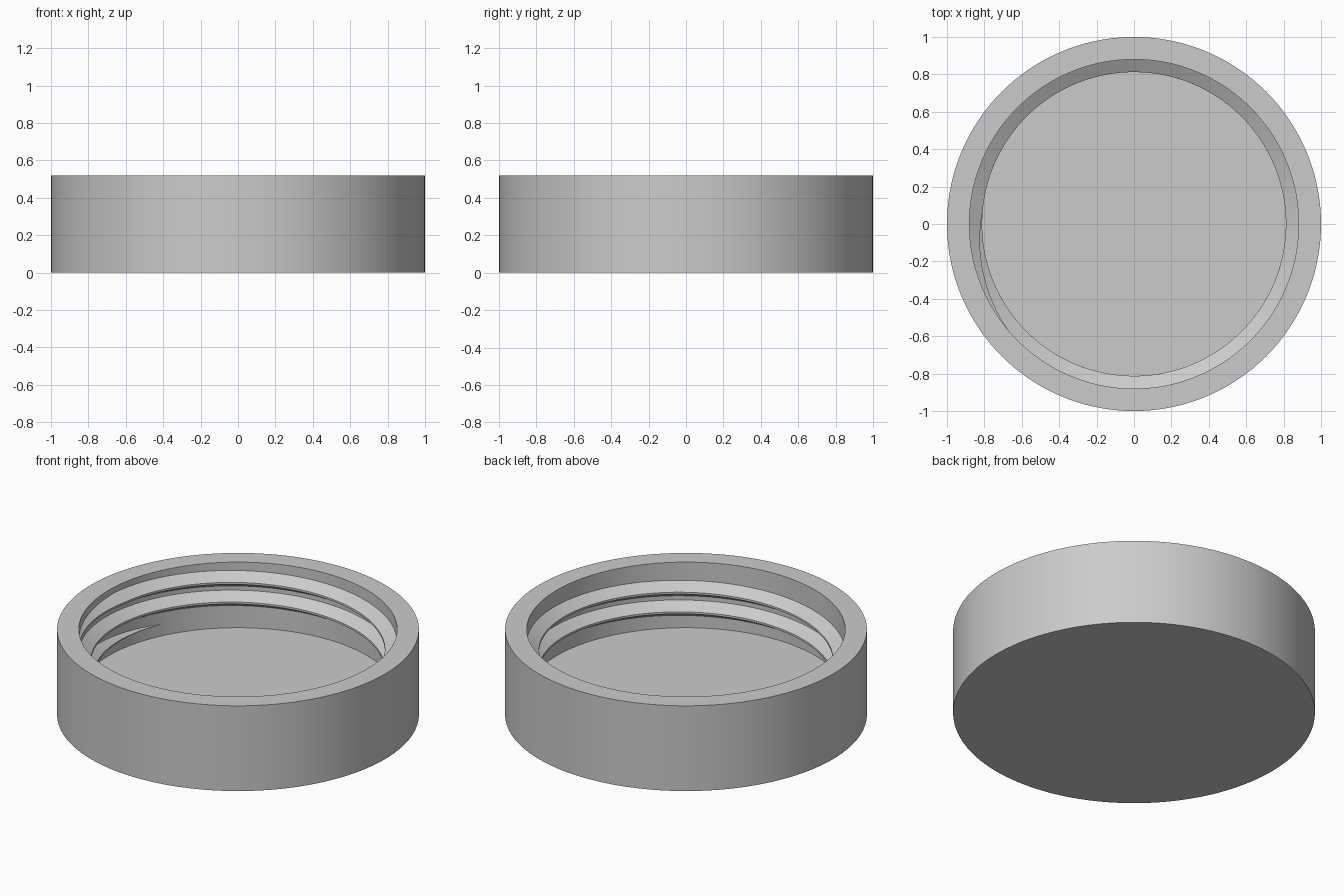
import bpy, bmesh
from math import cos, sin, radians
from mathutils import Vector

cube = bpy.data.objects.get("Cube")
if cube:
    bpy.data.objects.remove(cube, do_unlink=True)

OUTER, INNER, CREST = 1.0, 0.88, 0.812
HEIGHT, FLOOR = 0.52, 0.12
SEGMENTS = 144

grey = bpy.data.materials.new("light grey")
grey.use_nodes = True
colour = (0.6, 0.6, 0.6, 1)
grey.diffuse_color = colour
grey.node_tree.nodes["Principled BSDF"].inputs["Base Color"].default_value = colour


def make_object(name, bm):
    bmesh.ops.recalc_face_normals(bm, faces=bm.faces)
    mesh = bpy.data.meshes.new(name)
    bm.to_mesh(mesh)
    bm.free()
    mesh.materials.append(grey)
    obj = bpy.data.objects.new(name, mesh)
    bpy.context.collection.objects.link(obj)
    bpy.ops.object.select_all(action='DESELECT')
    obj.select_set(True)
    bpy.context.view_layer.objects.active = obj
    bpy.ops.object.shade_smooth_by_angle(angle=radians(30))
    return obj


# Lid body: a lathed cup section
bm = bmesh.new()
section = [(0, 0), (OUTER, 0), (OUTER, HEIGHT), (INNER, HEIGHT), (INNER, FLOOR), (0, FLOOR)]
verts = [bm.verts.new((r, 0, z)) for r, z in section]
edges = [bm.edges.new(pair) for pair in zip(verts, verts[1:])]
bmesh.ops.spin(bm, geom=verts + edges, cent=(0, 0, 0), axis=(0, 0, 1),
               angle=radians(360), steps=SEGMENTS)
bmesh.ops.remove_doubles(bm, verts=bm.verts, dist=0.0001)
make_object("lid_body", bm)

# Inner screw thread: a ridge swept along a helix, fading into the wall at both ends
PITCH = 0.12
TOP_ANGLE, END_ANGLE, FADE = 220, 154 - 720, 45
REF_ANGLE, REF_Z = 135, 0.425
BASE_HALF, CREST_HALF, EMBED = 0.047, 0.006, 0.01
steps = round((TOP_ANGLE - END_ANGLE) * SEGMENTS / 360)

bm = bmesh.new()
rings = []
for i in range(steps + 1):
    angle = END_ANGLE + (TOP_ANGLE - END_ANGLE) * i / steps
    fade = min(1, (angle - END_ANGLE) / FADE, (TOP_ANGLE - angle) / FADE)
    fade = max(fade, 0.01)
    z = REF_Z + PITCH * (angle - REF_ANGLE) / 360
    base, crest = BASE_HALF * fade, CREST_HALF * fade
    tip = INNER - (INNER - CREST) * fade
    profile = [(INNER + EMBED, -base), (INNER, -base), (tip, -crest),
               (tip, crest), (INNER, base), (INNER + EMBED, base)]
    direction = Vector((cos(radians(angle)), sin(radians(angle)), 0))
    rings.append([bm.verts.new(direction * r + Vector((0, 0, z + dz))) for r, dz in profile])

for a, b in zip(rings, rings[1:]):
    for j in range(len(a)):
        k = (j + 1) % len(a)
        bm.faces.new((a[j], a[k], b[k], b[j]))
bm.faces.new(rings[0])
bm.faces.new(rings[-1])
make_object("screw_thread", bm)
